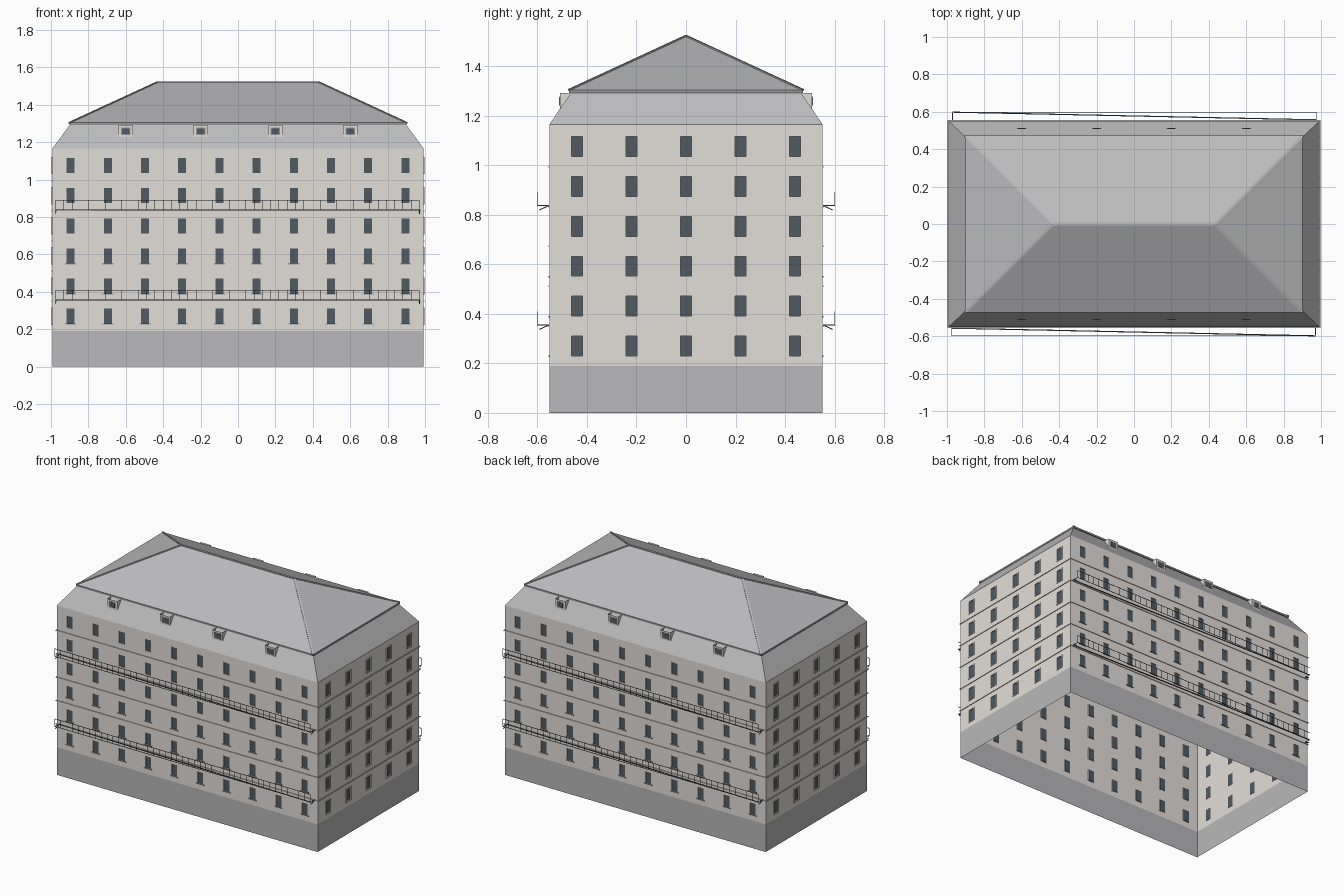
import bpy, bmesh, math
from mathutils import Vector, Matrix

if "Cube" in bpy.data.objects:
    bpy.data.objects.remove(bpy.data.objects["Cube"])


def material(name, r, g, b):
    m = bpy.data.materials.new(name)
    m.diffuse_color = tuple((c / 255) ** 2.2 for c in (r, g, b)) + (1,)
    m.use_nodes = True
    m.node_tree.nodes["Principled BSDF"].inputs["Base Color"].default_value = m.diffuse_color
    return m


WALL = material("wall_plaster", 226, 221, 216)
PLINTH = material("plinth_stone", 183, 183, 185)
ROOF = material("roof_grey", 186, 186, 188)
GLASS = material("window_glass", 82, 91, 98)
IRON = material("dark_iron", 95, 95, 97)
TRIM = material("trim_grey", 150, 150, 152)

HX, HY = 0.993, 0.551
Z_PLINTH, Z_WALL, Z_EAVE, Z_RIDGE = 0.19, 1.165, 1.292, 1.522
ROWS = [0.27 + 0.161 * i for i in range(6)]
GW, GH = 0.043, 0.08
X_COLS = [-0.895 + 0.1989 * i for i in range(10)]
Y_COLS = [-0.44 + 0.22 * i for i in range(5)]


def finish(name, bm, *mats):
    bmesh.ops.remove_doubles(bm, verts=bm.verts, dist=1e-5)
    me = bpy.data.meshes.new(name)
    bm.to_mesh(me)
    bm.free()
    for m in mats:
        me.materials.append(m)
    ob = bpy.data.objects.new(name, me)
    bpy.context.collection.objects.link(ob)
    return ob


def quad(bm, pts, mat=0):
    f = bm.faces.new([bm.verts.new(p) for p in pts])
    f.material_index = mat


def box(bm, lo, hi, mat=0):
    c = [(a + b) / 2 for a, b in zip(lo, hi)]
    s = [abs(b - a) for a, b in zip(lo, hi)]
    m = Matrix.Translation(c) @ Matrix.Diagonal((*s, 1))
    for v in bmesh.ops.create_cube(bm, size=1, matrix=m)["verts"]:
        for f in v.link_faces:
            f.material_index = mat


def bar(bm, a, b, w, h):
    """Rectangular bar from a to b"""
    a, b = Vector(a), Vector(b)
    d = (b - a).normalized()
    side = d.cross(Vector((0, 0, 1))).normalized()
    up = side.cross(d)
    rot = Matrix((d, side, up)).transposed().to_4x4()
    m = Matrix.Translation((a + b) / 2) @ rot @ Matrix.Diagonal(((b - a).length, w, h, 1))
    bmesh.ops.create_cube(bm, size=1, matrix=m)


def ring(bm, hx0, hy0, z0, hx1, hy1, z1):
    """Open four-sided band between two rectangles"""
    s = [(-1, -1), (1, -1), (1, 1), (-1, 1)]
    for i in range(4):
        (ax, ay), (bx, by) = s[i], s[(i + 1) % 4]
        quad(bm, [(ax * hx0, ay * hy0, z0), (bx * hx0, by * hy0, z0),
                  (bx * hx1, by * hy1, z1), (ax * hx1, ay * hy1, z1)])


def facade(bm, n, half, dist, cols, recess):
    """Wall grid whose window cells are sunk into the wall"""
    N = Vector(n)
    U = Vector((0, 0, 1)).cross(N)

    def P(u, z, d=0):
        return U * u + N * (dist - d) + Vector((0, 0, z))
    us, zs = [-half], [Z_PLINTH]
    for c in cols:
        us += [c - GW / 2, c + GW / 2]
    for r in ROWS:
        zs += [r - GH / 2, r + GH / 2]
    us.append(half)
    zs.append(Z_WALL)
    for i in range(len(us) - 1):
        for j in range(len(zs) - 1):
            cell = [(us[i], zs[j]), (us[i + 1], zs[j]),
                    (us[i + 1], zs[j + 1]), (us[i], zs[j + 1])]
            if i % 2 and j % 2:
                quad(bm, [P(u, z, recess) for u, z in cell], 1)
                for k in range(4):
                    p, q = cell[k], cell[(k + 1) % 4]
                    quad(bm, [P(*p), P(*q), P(*q, recess), P(*p, recess)])
            else:
                quad(bm, [P(u, z) for u, z in cell])


# Plinth, open underneath
bm = bmesh.new()
ring(bm, HX, HY, 0, HX, HY, Z_PLINTH)
finish("plinth", bm, PLINTH)

# Walls with recessed windows
bm = bmesh.new()
for s in (-1, 1):
    facade(bm, (0, s, 0), HX, HY, X_COLS, 0.006)
    facade(bm, (s, 0, 0), HY, HX, Y_COLS, 0.002)
finish("walls", bm, WALL, GLASS)

# String courses between the floors
bm = bmesh.new()
for i in range(5):
    z, p, h = 0.35 + 0.161 * i, 0.005, 0.003
    ring(bm, HX + p, HY + p, z - h, HX + p, HY + p, z + h)
    ring(bm, HX, HY, z - h, HX + p, HY + p, z - h)
    ring(bm, HX + p, HY + p, z + h, HX, HY, z + h)
finish("string_courses", bm, WALL)

# Window surrounds on the short sides
bm = bmesh.new()
fw, fh, t = 0.056, 0.093, 0.005
for s in (-1, 1):
    x0, x1 = s * HX, s * (HX + t)
    for y in Y_COLS:
        for z in ROWS:
            for e in (-1, 1):
                box(bm, (x0, y + e * GW / 2, z - fh / 2), (x1, y + e * fw / 2, z + fh / 2))
                box(bm, (x0, y - GW / 2, z + e * GH / 2), (x1, y + GW / 2, z + e * fh / 2))
finish("side_window_frames", bm, WALL)

# Sills on the long sides
bm = bmesh.new()
for s in (-1, 1):
    for x in X_COLS:
        for z in ROWS[:3]:
            b = z - GH / 2
            box(bm, (x - 0.03, s * HY, b - 0.005), (x + 0.03, s * (HY + 0.005), b + 0.001))
finish("window_sills", bm, TRIM)

# Steep lower roof
bm = bmesh.new()
ring(bm, HX, HY, Z_WALL, 0.9, 0.465, Z_EAVE)
finish("lower_roof", bm, ROOF)

# Eave board and hipped upper roof
EX, EY, RX, ZE = 0.902, 0.472, 0.43, 1.304
bm = bmesh.new()
box(bm, (-EX, -EY, Z_EAVE), (EX, EY, ZE))
finish("eave", bm, TRIM)
bm = bmesh.new()
for s in (-1, 1):
    quad(bm, [(-s * EX, -s * EY, ZE), (s * EX, -s * EY, ZE), (s * RX, 0, Z_RIDGE), (-s * RX, 0, Z_RIDGE)])
    quad(bm, [(s * EX, -s * EY, ZE), (s * EX, s * EY, ZE), (s * RX, 0, Z_RIDGE)])
finish("upper_roof", bm, ROOF)

# Ridge and hip caps
bm = bmesh.new()
bar(bm, (-RX, 0, Z_RIDGE), (RX, 0, Z_RIDGE), 0.014, 0.006)
for sx in (-1, 1):
    for sy in (-1, 1):
        bar(bm, (sx * EX, sy * EY, ZE), (sx * RX, 0, Z_RIDGE), 0.012, 0.006)
finish("ridge_caps", bm, ROOF)

# Small dormers: front board, cheeks and a framed window
bm = bmesh.new()
for s in (-1, 1):
    for x in (-0.6, -0.2, 0.2, 0.6):
        z, w, h, y0, y1 = 1.258, 0.038, 0.033, s * 0.467, s * 0.508
        quad(bm, [(x - w, y1, z - h), (x + w, y1, z - h), (x + w, y1, z + h), (x - w, y1, z + h)])
        for e in (-w, w):
            quad(bm, [(x + e, y1, z - h), (x + e, y0, z - h), (x + e, y0, z + h), (x + e, y1, z + h)])
        box(bm, (x - 0.025, y1, z - 0.02), (x + 0.025, s * 0.511, z + 0.02), 2)
        box(bm, (x - 0.02, s * 0.511, z - 0.015), (x + 0.02, s * 0.512, z + 0.015), 1)
finish("dormers", bm, WALL, GLASS, TRIM)

# Long iron balconies, the rear one turned half round
bm = bmesh.new()
X0, X1, YO, YI = -0.975, 0.97, -0.598, -0.553
for s in (1, -1):
    def T(x, y, z):
        return (s * x, s * y, z)
    for z in (0.355, 0.837):
        top = z + 0.053
        for h in (z + 0.001, top):
            bar(bm, T(X0, YO, h), T(X1, YO, h), 0.0025, 0.003)
        bar(bm, T(X0, YI - 0.004, z), T(X1, YO, z), 0.006, 0.004)
        for x in (X0, X1):
            bar(bm, T(x, YO, z), T(x, YI, z), 0.003, 0.003)
            bar(bm, T(x, YI, z), T(x, YO + 0.006, z - 0.018), 0.004, 0.004)
        n = 44
        for i in range(n + 1):
            x = X0 + (X1 - X0) * i / n
            a, b = T(x - 0.001, YO - 0.001, z), T(x + 0.001, YO + 0.001, top)
            box(bm, a, b)
finish("balconies", bm, IRON)
